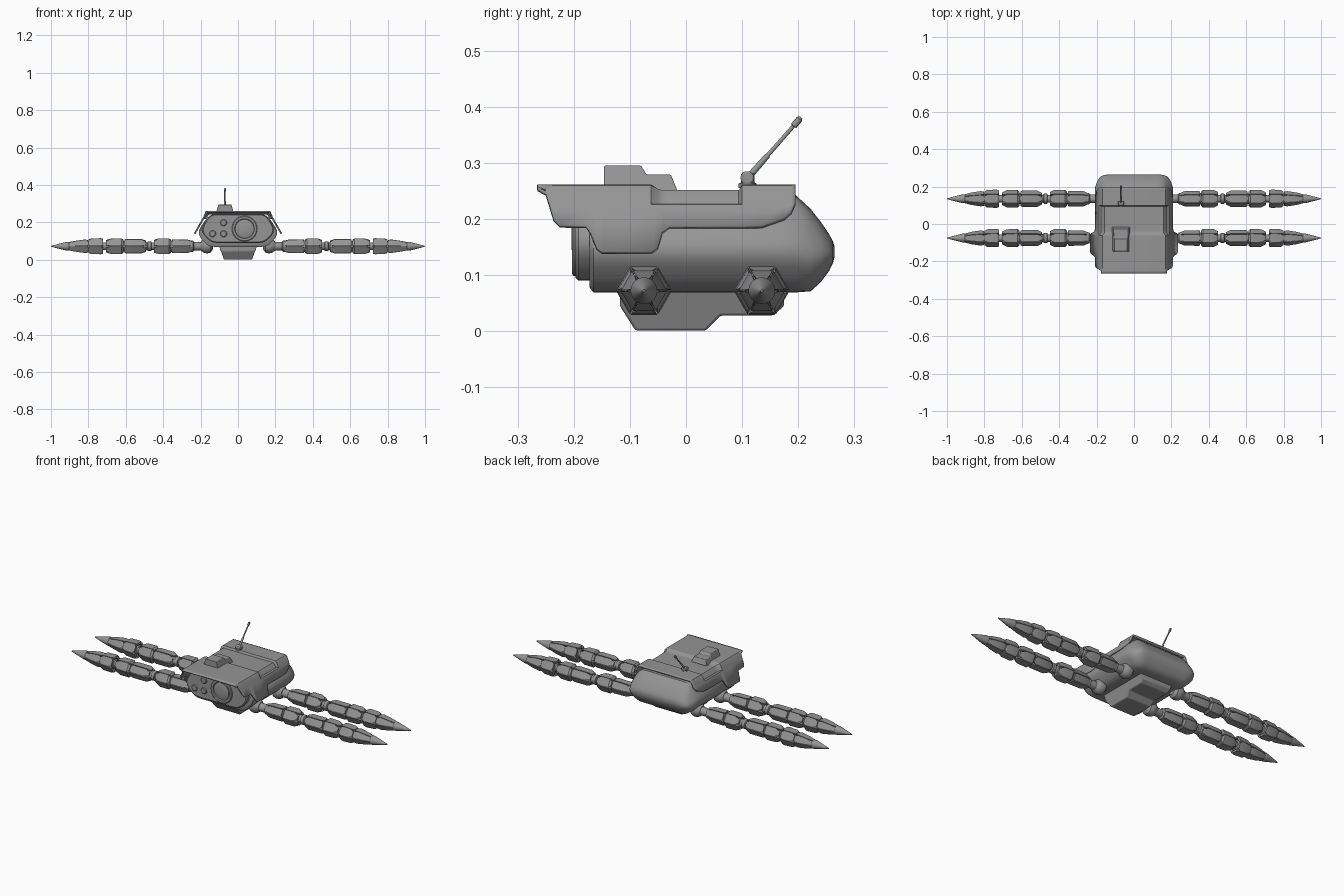
import bpy, bmesh, math
from mathutils import Vector, Matrix

if "Cube" in bpy.data.objects:
    bpy.data.objects.remove(bpy.data.objects["Cube"])

grey = bpy.data.materials.new("hull grey")
grey.diffuse_color = (0.3, 0.3, 0.3, 1)
grey.use_nodes = True
grey.node_tree.nodes["Principled BSDF"].inputs["Base Color"].default_value = grey.diffuse_color


def finish(name, bm, angle=30):
    bmesh.ops.recalc_face_normals(bm, faces=bm.faces)
    me = bpy.data.meshes.new(name)
    bm.to_mesh(me)
    bm.free()
    ob = bpy.data.objects.new(name, me)
    bpy.context.collection.objects.link(ob)
    me.materials.append(grey)
    bpy.ops.object.select_all(action='DESELECT')
    ob.select_set(True)
    bpy.context.view_layer.objects.active = ob
    bpy.ops.object.shade_smooth_by_angle(angle=math.radians(angle))
    return ob


def loft(bm, rings, closed=True, caps=True):
    vs = [[bm.verts.new(p) for p in r] for r in rings]
    n = len(vs[0])
    for a, b in zip(vs, vs[1:]):
        for i in range(n if closed else n - 1):
            j = (i + 1) % n
            bm.faces.new((a[i], a[j], b[j], b[i]))
    if caps:
        bm.faces.new(vs[0])
        bm.faces.new(vs[-1])


def bevel(ob, width, segments=2):
    m = ob.modifiers.new("bevel", 'BEVEL')
    m.width, m.segments, m.limit_method = width, segments, 'ANGLE'


def rounded(pts, r, n=4):
    """Polygon with its corners rounded by short curves."""
    out = []
    for i, p in enumerate(pts):
        p = Vector(p)
        a, b = Vector(pts[i - 1]) - p, Vector(pts[(i + 1) % len(pts)]) - p
        ra, rb = min(r, a.length * .45), min(r, b.length * .45)
        a, b = p + a.normalized() * ra, p + b.normalized() * rb
        for k in range(n + 1):
            t = k / n
            out.append(a * (1 - t) ** 2 + p * 2 * t * (1 - t) + b * t * t)
    return out


def hull_ring(y, w, z0, z1, wt, wb, r=.035):
    zm = z0 + (z1 - z0) * .42
    pts = [(wt, z1), (w, zm), (wb, z0), (-wb, z0), (-w, zm), (-wt, z1)]
    return [(p.x, y, p.y) for p in rounded(pts, r)]


def turned(name, start, end, profile, sides=24):
    """Turned part along start-end; profile is (distance, radius)."""
    s, d = Vector(start), Vector(end) - Vector(start)
    q = d.to_track_quat('Z', 'Y')
    bm = bmesh.new()
    loft(bm, [[s + q @ Vector((r * math.cos(a), r * math.sin(a), h))
               for a in (2 * math.pi * i / sides for i in range(sides))] for h, r in profile])
    return finish(name, bm)


# Hull with domed back
bm = bmesh.new()
loft(bm, [hull_ring(*s) for s in [
    (-.172, .212, .078, .24, .15, .15), (-.165, .22, .069, .243, .155, .16),
    (.16, .22, .069, .243, .155, .16), (.195, .218, .069, .243, .155, .16),
    (.222, .21, .071, .218, .155, .158), (.24, .2, .087, .195, .155, .155),
    (.255, .185, .107, .173, .15, .15), (.262, .165, .122, .16, .14, .14),
    (.265, .135, .133, .15, .12, .12)]])
finish("hull", bm, 40)

# Front face plate
bm = bmesh.new()
loft(bm, [hull_ring(*s) for s in [
    (-.165, .202, .09, .243, .15, .145), (-.192, .202, .09, .243, .15, .145),
    (-.197, .196, .095, .24, .147, .142)]])
finish("face_plate", bm)

# Main lens and small sensors
turned("lens_ring", (.035, -.19, .166), (.035, -.25, .166),
       [(0, .068), (.01, .068), (.013, .064), (.013, .053), (.007, .05)], 40)
turned("lens", (.035, -.19, .166), (.035, -.25, .166),
       [(0, .046), (.01, .046), (.013, .036), (.014, .012)], 40)
for x, z in [(-.077, .198), (-.077, .139), (-.136, .139)]:
    turned("sensor", (x, -.19, z), (x, -.25, z), [(0, .018), (.009, .018), (.012, .014)], 20)

# Armour cover: (y, skirt height, recess depth)
stations = [(-.265, .254, 0), (-.25, .246, 0), (-.236, .2, 0), (-.225, .189, 0),
            (-.178, .188, 0), (-.17, .176, 0), (-.16, .15, 0), (-.15, .142, 0),
            (-.062, .142, 0), (-.05, .15, .008), (-.042, .178, .011), (-.03, .187, .011),
            (.094, .187, .011), (.1, .187, 0), (.135, .188, 0), (.175, .202, 0),
            (.188, .213, 0), (.195, .228, 0)]


def cover_ring(y, zb, dip):
    side = lambda z: .168 + (.26 - z) * .57
    zr = max(.226, zb + .002)
    half = [(side(zb), zb), (side(zr), zr), (side(zr + .001) - dip, zr + .001),
            (.176 - dip, max(.252, zr + .002) - dip * .7), (.168 - dip, .26 - dip * .8),
            (.155 - dip, .2615 - dip)]
    full = half + [(-x, z) for x, z in reversed(half)]
    return [(x, y, z) for x, z in full]


bm = bmesh.new()
loft(bm, [cover_ring(*s) for s in stations], closed=False, caps=False)
cover = finish("armour_cover", bm)
m = cover.modifiers.new("thickness", 'SOLIDIFY')
m.thickness, m.offset = .009, -1
if sum(p.normal.z * p.area for p in cover.data.polygons) < 0:
    cover.data.flip_normals()


def side_profile(name, pts, x, half_low, half_high, width=.004):
    """Side outline (y, z) given width; narrower at one height than the other."""
    zs = [p[1] for p in pts]
    lo, hi = min(zs), max(zs)
    h = lambda z: half_low + (half_high - half_low) * (z - lo) / (hi - lo)
    bm = bmesh.new()
    loft(bm, [[(x + s * h(z), y, z) for y, z in pts] for s in (-1, 1)])
    bevel(finish(name, bm), width)


# Roof box and belly pod
side_profile("roof_box", [(-.146, .25), (-.146, .295), (-.08, .295), (-.07, .279),
                          (-.027, .279), (-.015, .25)], -.07, .048, .034, .002)
side_profile("belly_pod", [(-.118, .08), (-.118, .045), (-.09, .001), (.035, .001), (.062, .028),
                           (.155, .028), (.175, .045), (.175, .08)], 0, .075, .104)

# Antenna on its pivot
turned("antenna_base", (-.07, .11, .255), (-.07, .11, .3),
       [(0, .016), (.008, .016), (.01, .012), (.025, .012), (.029, .007)], 16)
turned("antenna_pivot", (-.086, .109, .273), (-.05, .109, .273),
       [(0, .009), (.002, .012), (.03, .012), (.032, .009)], 16)
turned("antenna_rod", (-.07, .112, .275), (-.07, .205, .381),
       [(0, .006), (.05, .005), (.052, .0038), (.12, .0035), (.121, .006), (.137, .006), (.141, .003)], 12)

# Legs: round core, hexagonal armour plates, pointed tip
core = [(0, .026), (.085, .022), (.09, .03), (.28, .031), (.3, .02), (.312, .02), (.314, .027),
        (.332, .027), (.336, .02), (.35, .028), (.53, .03), (.553, .02), (.572, .02), (.58, .029),
        (.66, .029), (.75, .021), (.755, .024), (.765, .024), (.82, .01), (.85, .002)]
plates = [
    [(.238, .026, .6), (.27, .036, .9), (.345, .037, .9), (.352, .037, .7)],
    [(.358, .035, .7), (.368, .042, .95), (.425, .042, .95), (.45, .034, .6)],
    [(.492, .03, .6), (.515, .038, .9), (.6, .038, .9), (.608, .036, .6)],
    [(.612, .035, .7), (.622, .042, .95), (.68, .041, .95), (.705, .033, .6)],
    [(.722, .042, .7), (.735, .043, .95), (.785, .041, .95), (.8, .036, .7)],
    [(.802, .034, .8), (.82, .036, .93), (.87, .029, .93), (.915, .02, .7)]]
HZ = .072
for sx in (1, -1):
    for y in (-.075, .135):
        turned("leg_core", (sx * .15, y, HZ), (sx * 1, y, HZ), core, 18)
        turned("hip_joint", (sx * .135, y, HZ + .002), (sx * .3, y, HZ + .002),
               [(0, .02), (.012, .036), (.03, .041), (.05, .036), (.064, .025)], 20)
        bm = bmesh.new()
        for k in range(6):
            rot = Matrix.Rotation(math.radians(60 * k), 3, 'X')
            for prof in plates:
                rings = []
                for x, r, f in prof:
                    t, ri = math.tan(math.radians(30)) * f, r - .012
                    sec = [(-r * t, r), (r * t, r), (ri * t, ri), (-ri * t, ri)]
                    ring = [rot @ Vector((0, a, b)) for a, b in sec]
                    rings.append([(sx * x, v.y + y, v.z + HZ) for v in ring])
                loft(bm, rings)
        finish("leg_armour", bm, 20)
